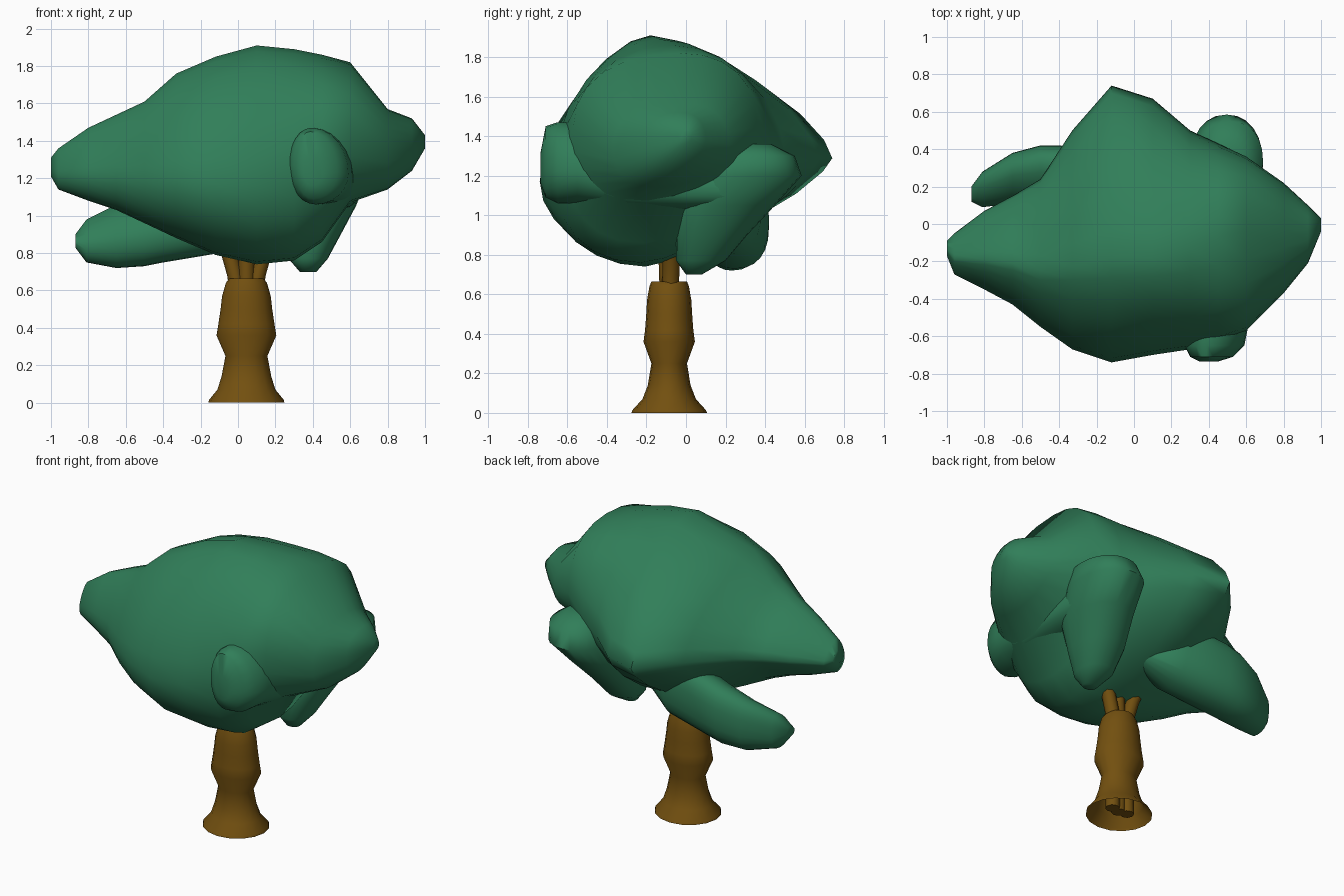
import bpy, bmesh
from math import cos, sin, pi

if "Cube" in bpy.data.objects:
    bpy.data.objects.remove(bpy.data.objects["Cube"])

def material(name, rgb):
    m = bpy.data.materials.new(name)
    m.diffuse_color = (*rgb, 1)
    m.use_nodes = True
    m.node_tree.nodes["Principled BSDF"].inputs["Base Color"].default_value = m.diffuse_color
    return m

LEAF = material("leaf_green", (0.03, 0.21, 0.10))
BARK = material("bark_brown", (0.17, 0.08, 0.005))

def loft(name, rings, mat, cap_start=True, cap_end=True):
    """Skin a list of equal-length vertex rings."""
    bm = bmesh.new()
    loops = [[bm.verts.new(p) for p in r] for r in rings]
    n = len(loops[0])
    for a, b in zip(loops, loops[1:]):
        for i in range(n):
            j = (i + 1) % n
            bm.faces.new((a[i], a[j], b[j], b[i]))
    if cap_start:
        bm.faces.new(loops[0][::-1])
    if cap_end:
        bm.faces.new(loops[-1])
    bmesh.ops.recalc_face_normals(bm, faces=bm.faces)
    me = bpy.data.meshes.new(name)
    bm.to_mesh(me)
    bm.free()
    me.materials.append(mat)
    ob = bpy.data.objects.new(name, me)
    bpy.context.collection.objects.link(ob)
    bpy.ops.object.select_all(action='DESELECT')
    ob.select_set(True)
    bpy.context.view_layer.objects.active = ob
    bpy.ops.object.shade_smooth_by_angle(angle=1.0)
    return ob

def clump(name, stations, axis, shape=lambda s: ((.5,) * 4, (2,) * 4), n=24):
    """Foliage lump: stations are (along, u0, u1, v0, v1). shape(along) gives
    where the top, bottom, low-u and high-u extremes sit, and the roundness of
    the four quadrants (high-u top, low-u top, low-u bottom, high-u bottom)."""
    rings = []
    for s, u0, u1, v0, v1 in stations:
        peak, power = shape(s)
        ring = []
        for i in range(n):
            c, d = cos(2 * pi * i / n), sin(2 * pi * i / n)
            p = power[(0 if c >= 0 else 1) if d >= 0 else (2 if c < 0 else 3)]
            um = u0 + (u1 - u0) * peak[0 if d >= 0 else 1]
            vm = v0 + (v1 - v0) * peak[3 if c >= 0 else 2]
            u = um + ((u1 if c >= 0 else u0) - um) * abs(c) ** (2 / p)
            v = vm + ((v1 if d >= 0 else v0) - vm) * abs(d) ** (2 / p)
            ring.append({'x': (s, u, v), 'y': (u, s, v), 'z': (u, v, s)}[axis])
        rings.append(ring)
    return loft(name, rings, LEAF)

def canopy_shape(x):
    t = min(1, max(0, (x - .1) / .5))          # blend to the boxier right lobe
    mix = lambda a, b: tuple(p + (q - p) * t for p, q in zip(a, b))
    front = 1.5 if x < -.2 else 1.65
    return (mix((.38, .36, .36, .47), (.58, .40, .50, .50)),
            mix((1.5, front, 2, 1.35), (2.3, 2.2, 2.5, 1.8)))

# Main canopy, lofted from left tip to right tip
clump("main_canopy", [
    (-1.00, -.17, -.09, 1.21, 1.31), (-.96, -.27, -.05, 1.14, 1.36),
    (-.80, -.35, .07, 1.08, 1.47), (-.65, -.43, .15, 1.03, 1.54),
    (-.50, -.55, .24, .96, 1.61), (-.33, -.67, .50, .88, 1.76),
    (-.12, -.74, .74, .79, 1.85), (.10, -.70, .67, .74, 1.91),
    (.30, -.67, .50, .76, 1.89), (.45, -.62, .43, .86, 1.86),
    (.60, -.57, .36, 1.07, 1.82), (.80, -.37, .22, 1.14, 1.57),
    (.93, -.21, .10, 1.24, 1.52), (1.00, -.04, .03, 1.36, 1.43)],
    'x', canopy_shape)

# Lower clump reaching out at the back left
clump("left_clump", [
    (-.87, .12, .20, .83, .90), (-.81, .09, .28, .75, .98),
    (-.65, .11, .38, .72, 1.06), (-.50, .10, .42, .73, 1.12),
    (-.40, .08, .42, .75, 1.15), (-.10, .05, .38, .80, 1.20),
    (.10, .10, .25, .90, 1.10)], 'x',
    lambda s: ((.68, .45, .4, .55), (2.6, 1.6, 2.2, 2.4)))

# Tall clump leaning out at the back right
clump("right_clump", [
    (.70, .33, .42, .00, .08), (.77, .27, .48, -.05, .20),
    (.90, .25, .55, -.05, .31), (1.05, .28, .63, -.04, .45),
    (1.20, .30, .69, .06, .585), (1.30, .34, .69, .12, .55),
    (1.36, .42, .60, .22, .43)], 'z',
    lambda s: ((.5,) * 4, (2.2,) * 4))

# Long side clump: knob on the front, running under the right lobe to the back
clump("side_clump", [
    (-.735, .35, .45, 1.16, 1.32), (-.71, .30, .53, 1.09, 1.45),
    (-.65, .27, .59, 1.06, 1.47), (-.55, .27, .61, 1.06, 1.47),
    (-.30, .25, .64, 1.03, 1.40), (.00, .22, .65, 1.02, 1.32),
    (.25, .25, .65, 1.02, 1.30), (.40, .30, .62, 1.08, 1.28)], 'y',
    lambda s: ((.38, .45, .5, .4), (2, 2, 2, 2 if s < -.5 else 2.6)))

# Trunk: flared foot, open underneath
CX, CY = .045, -.085
trunk = [(0, .203, .192), (.015, .20, .185), (.07, .155, .135), (.14, .133, .108), (.25, .112, .09),
         (.36, .16, .13), (.42, .15, .122), (.50, .138, .116), (.57, .13, .112),
         (.64, .11, .10), (.665, .092, .09)]
loft("trunk", [[(CX + a * cos(2 * pi * i / 16), CY + b * sin(2 * pi * i / 16), z)
                for i in range(16)] for z, a, b in trunk], BARK, cap_start=False)

# Branches running up inside the trunk and fanning into the canopy
def branch(name, dx, dy):
    path = [(.02, .7), (.30, .6), (.60, .6), (.68, .75), (.78, 1.1), (.88, 1.6)]
    loft(name, [[(CX + dx * k + .043 * cos(pi * i / 4),
                  CY + dy * k + .043 * sin(pi * i / 4), z) for i in range(8)]
                for z, k in path], BARK)

for label, dx, dy in (("left", -.08, .01), ("middle", 0, -.01), ("right", .08, .01)):
    branch(label + "_branch", dx, dy)
